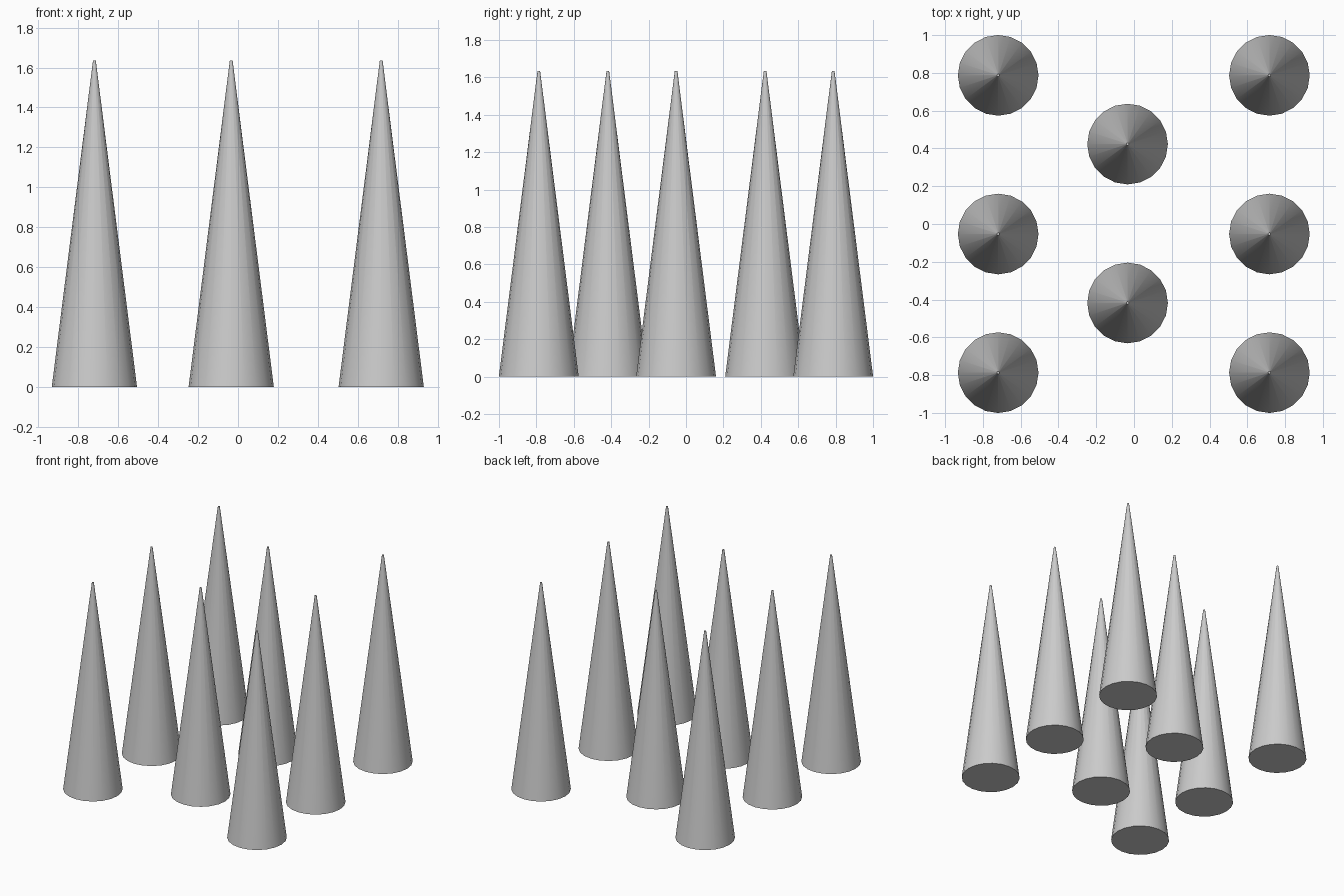
import bpy, math

cube = bpy.data.objects.get("Cube")
if cube:
    bpy.data.objects.remove(cube, do_unlink=True)

GREY = (0.6, 0.6, 0.6, 1)
grey = bpy.data.materials.new("plain grey")
grey.use_nodes = True
grey.diffuse_color = GREY
grey.node_tree.nodes["Principled BSDF"].inputs["Base Color"].default_value = GREY

HEIGHT, BASE_RADIUS, TIP_RADIUS = 1.635, 0.2135, 0.007


def spike(name, x, y):
    """Tall cone with a slightly blunt tip, standing on the ground."""
    bpy.ops.mesh.primitive_cone_add(vertices=20, radius1=BASE_RADIUS, radius2=TIP_RADIUS,
                                    depth=HEIGHT, location=(x, y, HEIGHT / 2))
    obj = bpy.context.object
    obj.name = name
    obj.data.materials.append(grey)
    bpy.ops.object.shade_smooth_by_angle(angle=math.radians(40))


# Outer columns of three spikes
for side, x in (("left", 0.717), ("right", -0.719)):
    for row, y in (("front", -0.787), ("middle", -0.053), ("back", 0.787)):
        spike(f"{side}_{row}_spike", x, y)

# Staggered centre pair
for row, y in (("front", -0.418), ("back", 0.423)):
    spike(f"centre_{row}_spike", -0.034, y)
